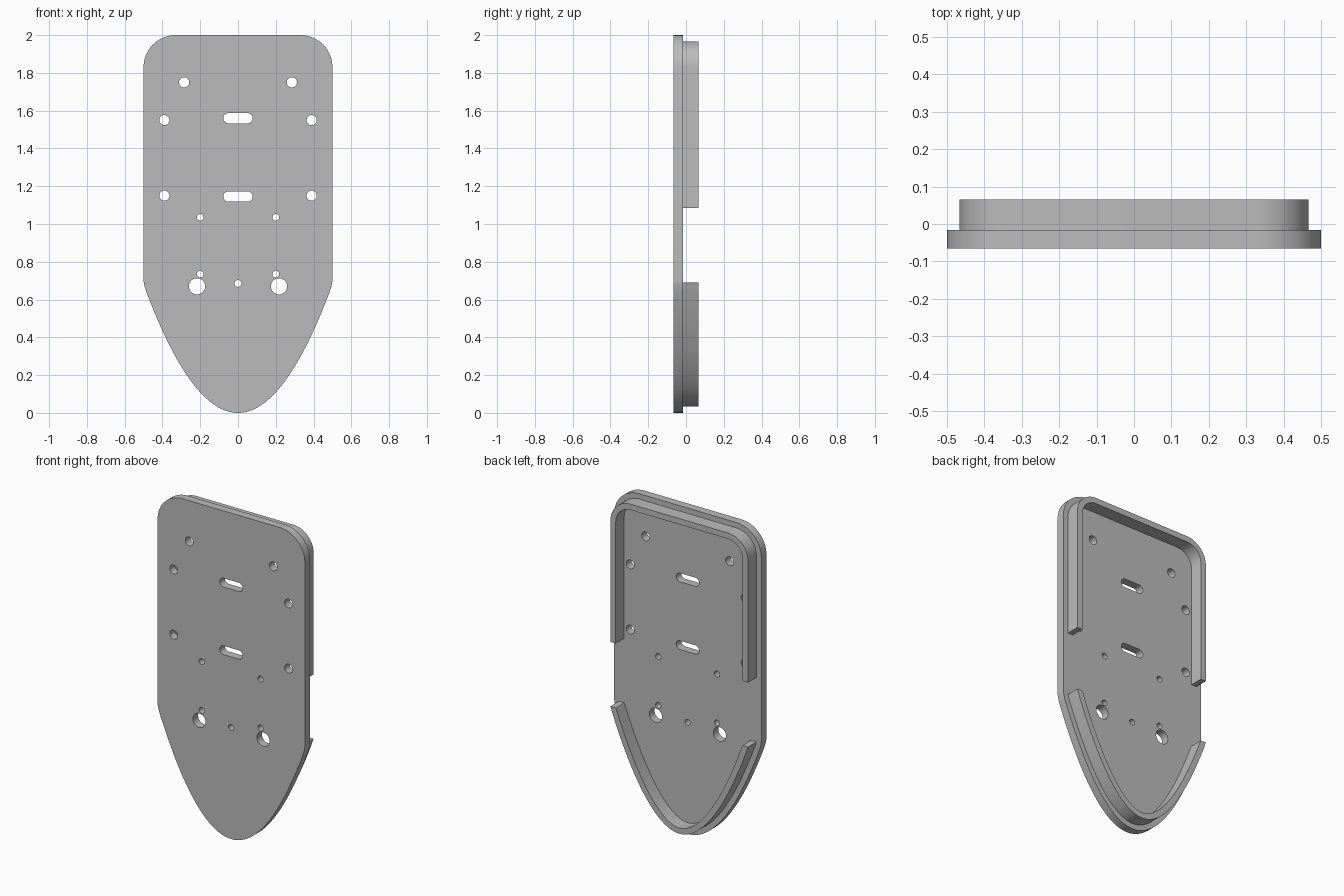
import bpy, bmesh, math
from mathutils import Vector, Matrix

cube = bpy.data.objects.get("Cube")
if cube:
    bpy.data.objects.remove(cube, do_unlink=True)

grey = bpy.data.materials.new("light grey")
grey.use_nodes = True
colour = (0.5, 0.5, 0.5, 1)
grey.diffuse_color = colour
grey.node_tree.nodes["Principled BSDF"].inputs["Base Color"].default_value = colour

FRONT, STEP, BACK = -0.066, -0.016, 0.066    # depth of plate face, ledge and rim
HALF, TOP, RADIUS = 0.5, 2.0, 0.17
UPPER_CUT, LOWER_CUT = 1.085, 0.69           # gap in the rim at the sides


def half_outline():
    """Right half of the shield, from the bottom tip to the top edge."""
    bend = 2.72
    pts = [Vector((0.48 * i / 28, bend * (0.48 * i / 28) ** 2)) for i in range(29)]
    a, b, c = pts[-1], Vector((HALF, 0.679)), Vector((HALF, 0.705))
    for i in range(1, 7):
        t = i / 6
        pts.append(a * (1 - t) ** 2 + b * 2 * t * (1 - t) + c * t * t)
    pts.append(Vector((HALF, UPPER_CUT)))
    for i in range(17):
        t = math.pi / 2 * i / 16
        pts.append(Vector((HALF - RADIUS + RADIUS * math.cos(t),
                           TOP - RADIUS + RADIUS * math.sin(t))))
    return pts


def inset(pts, d):
    """Move the half outline inward by d."""
    out = []
    for i, p in enumerate(pts):
        before = pts[i - 1] if i else Vector((-pts[1].x, pts[1].y))
        after = pts[i + 1] if i + 1 < len(pts) else p + Vector((-1, 0))
        u, v = (p - before).normalized(), (after - p).normalized()
        n = Vector((-u.y - v.y, u.x + v.x)).normalized()
        out.append(p + n * d / n.dot(Vector((-u.y, u.x))))
    return out


def flip(pts):
    return [Vector((-p.x, p.y)) for p in reversed(pts)]


def slot(x, z, r, reach=0.0):
    """Round hole, or a slot when reach is above zero."""
    pts = []
    for i in range(32):
        t = 2 * math.pi * (i + 0.5) / 32
        side = reach if math.cos(t) > 0 else -reach
        pts.append(Vector((x + side + r * math.cos(t), z + r * math.sin(t))))
    return pts


def slab(name, loops, y0, y1):
    """Extrude closed loops, the later ones being holes, along y."""
    curve = bpy.data.curves.new(name, 'CURVE')
    curve.dimensions = '2D'
    curve.fill_mode = 'BOTH'
    curve.extrude = (y1 - y0) / 2
    for loop in loops:
        spline = curve.splines.new('POLY')
        spline.points.add(len(loop) - 1)
        for point, p in zip(spline.points, loop):
            point.co = (p.x, p.y, 0, 1)
        spline.use_cyclic_u = True
    temp = bpy.data.objects.new(name + " profile", curve)
    bpy.context.collection.objects.link(temp)
    bpy.context.view_layer.update()
    depsgraph = bpy.context.evaluated_depsgraph_get()
    mesh = bpy.data.meshes.new_from_object(temp.evaluated_get(depsgraph))
    bpy.data.objects.remove(temp, do_unlink=True)
    bpy.data.curves.remove(curve)
    mesh.transform(Matrix.Translation((0, (y0 + y1) / 2, 0))
                   @ Matrix.Rotation(math.pi / 2, 4, 'X'))
    bm = bmesh.new()
    bm.from_mesh(mesh)
    bmesh.ops.remove_doubles(bm, verts=bm.verts, dist=0.0001)
    bmesh.ops.recalc_face_normals(bm, faces=bm.faces)
    bm.to_mesh(mesh)
    bm.free()
    mesh.materials.clear()
    mesh.materials.append(grey)
    mesh.name = name
    obj = bpy.data.objects.new(name, mesh)
    bpy.context.collection.objects.link(obj)
    bpy.ops.object.select_all(action='DESELECT')
    obj.select_set(True)
    bpy.context.view_layer.objects.active = obj
    bpy.ops.object.shade_smooth_by_angle(angle=math.radians(30))
    return obj


# Shield plate with its holes
half = half_outline()
holes = [slot(0, 1.56, 0.027, 0.051), slot(0, 1.145, 0.027, 0.051),
         slot(0, 0.685, 0.018)]
for x, z, r in [(0.285, 1.75, 0.027), (0.39, 1.55, 0.027), (0.39, 1.15, 0.027),
                (0.2, 1.035, 0.018), (0.2, 0.735, 0.018), (0.217, 0.67, 0.043)]:
    holes += [slot(s * x, z, r) for s in (-1, 1)]
slab("shield_plate", [half + flip(half)[:-1]] + holes, FRONT, STEP)

# Raised rim on the back, in two pieces
outer, inner = inset(half, 0.033), inset(half, 0.069)


def upper(path):
    kept = [p for p in path if p.y > UPPER_CUT + 0.01]
    kept = [Vector((kept[0].x, UPPER_CUT))] + kept
    return kept + flip(kept)


def lower(path, d):
    kept = [p for p in path if p.y < LOWER_CUT - 0.002]
    kept.append(Vector((HALF - d, LOWER_CUT)))
    return flip(kept)[:-1] + kept


slab("upper_rim", [upper(outer) + upper(inner)[::-1]], STEP, BACK)
slab("lower_rim", [lower(outer, 0.033) + lower(inner, 0.069)[::-1]], STEP, BACK)
